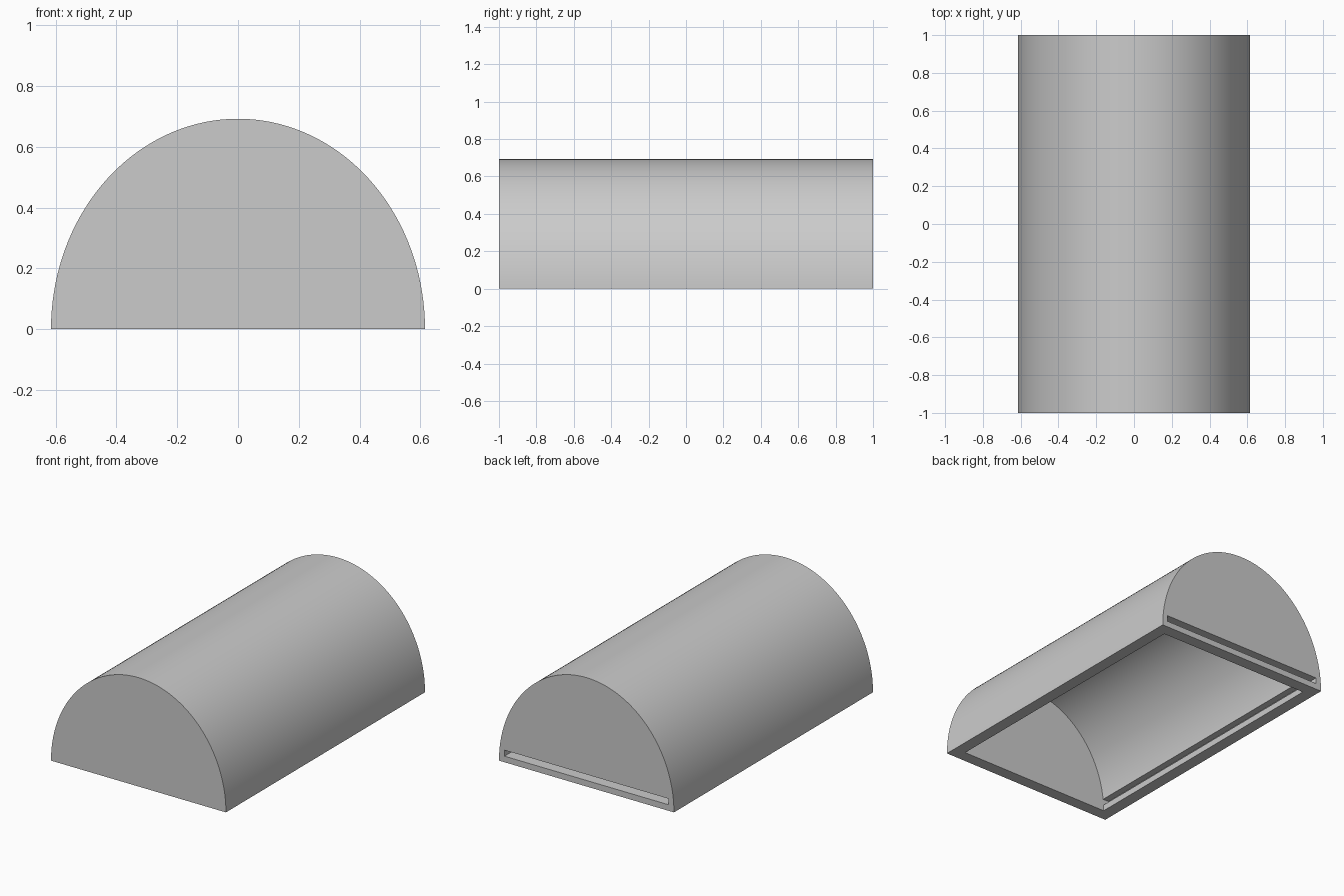
import bpy, bmesh, math

if "Cube" in bpy.data.objects:
    bpy.data.objects.remove(bpy.data.objects["Cube"])

U = 2 / 26                      # one wall thickness
HALF_W, HEIGHT, HALF_L = 8 * U, 9 * U, 1.0

grey = bpy.data.materials.new("plain grey")
grey.use_nodes = True
colour = (0.6, 0.6, 0.6, 1)
grey.diffuse_color = colour
grey.node_tree.nodes["Principled BSDF"].inputs["Base Color"].default_value = colour


def prism(name, profile, y0, y1):
    """Extrude an x-z outline along y."""
    bm = bmesh.new()
    face = bm.faces.new([bm.verts.new((x, y0, z)) for x, z in profile])
    ext = bmesh.ops.extrude_face_region(bm, geom=[face])
    moved = [v for v in ext["geom"] if isinstance(v, bmesh.types.BMVert)]
    bmesh.ops.translate(bm, verts=moved, vec=(0, y1 - y0, 0))
    bmesh.ops.recalc_face_normals(bm, faces=bm.faces)
    mesh = bpy.data.meshes.new(name)
    bm.to_mesh(mesh)
    bm.free()
    mesh.materials.append(grey)
    obj = bpy.data.objects.new(name, mesh)
    bpy.context.collection.objects.link(obj)
    return obj


def arch(rx, rz, steps=72):
    angles = [math.pi * i / steps for i in range(steps + 1)]
    return [(rx * math.cos(a), rz * math.sin(a)) for a in angles]


# Solid arched body
body = prism("arched_cover", arch(HALF_W, HEIGHT), -HALF_L, HALF_L)

# Hollow inside, open at the bottom
inner = arch(HALF_W - U, HEIGHT - U)
inner += [(-HALF_W + U, -U), (HALF_W - U, -U)]
cavity = prism("cavity_cutter", inner, -HALF_L + U, HALF_L - U)

# Groove for a sliding lid, open through the back wall
w = HALF_W - U / 2
slot = prism("lid_slot_cutter", [(-w, U / 2), (w, U / 2), (w, U), (-w, U)],
             -HALF_L + U, HALF_L + U)

bpy.context.view_layer.objects.active = body
body.select_set(True)
for cutter in (cavity, slot):
    mod = body.modifiers.new(cutter.name, "BOOLEAN")
    mod.operation = "DIFFERENCE"
    mod.solver = "EXACT"
    mod.object = cutter
    bpy.ops.object.modifier_apply(modifier=mod.name)
    bpy.data.objects.remove(cutter)

bpy.ops.object.shade_smooth_by_angle(angle=math.radians(30))
